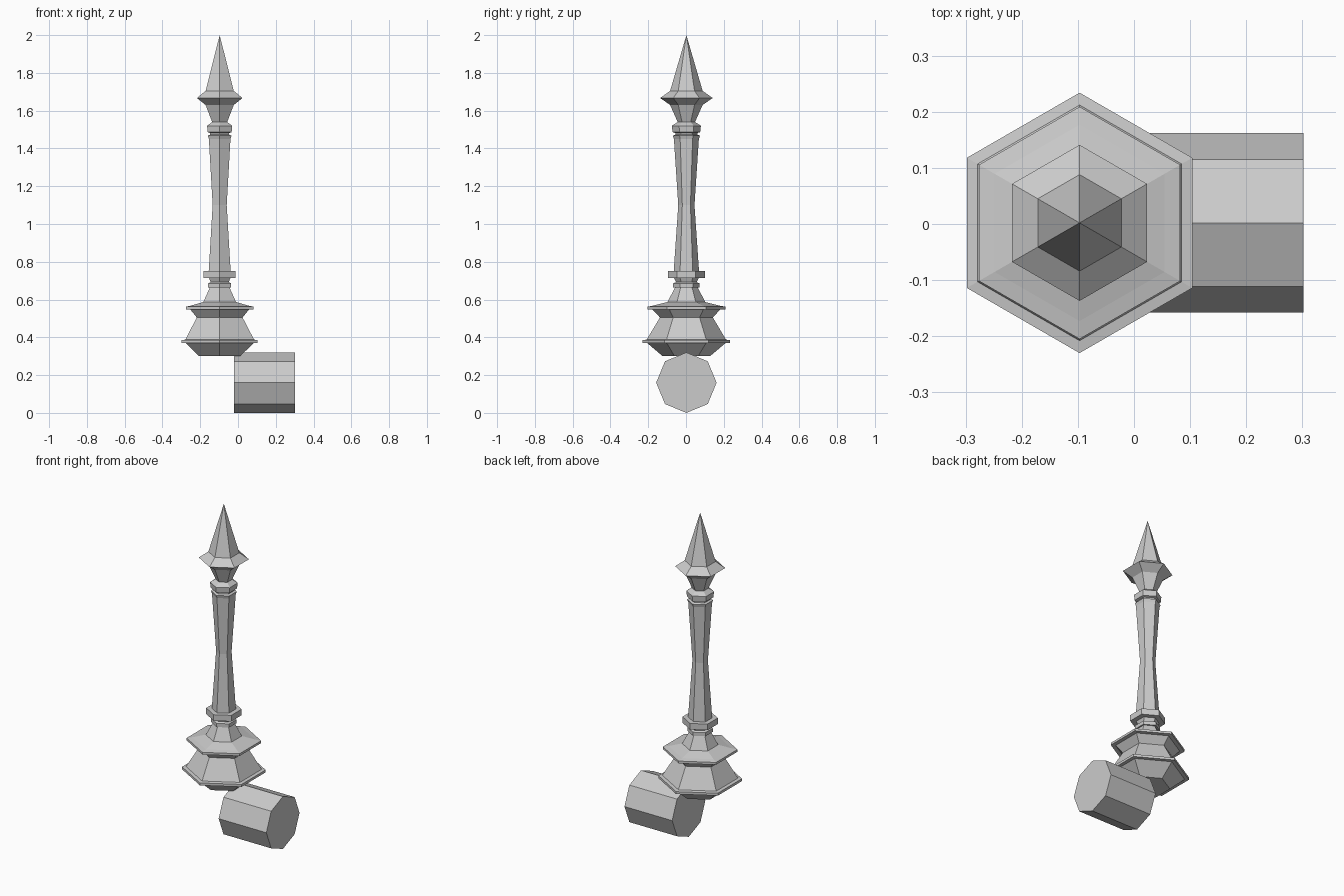
import bpy, bmesh, math
from mathutils import Matrix

if "Cube" in bpy.data.objects:
    bpy.data.objects.remove(bpy.data.objects["Cube"])

stone = bpy.data.materials.new("plain grey")
stone.diffuse_color = (0.6, 0.6, 0.6, 1)
stone.use_nodes = True
stone.node_tree.nodes["Principled BSDF"].inputs["Base Color"].default_value = stone.diffuse_color


def lathe(name, profile, sides, matrix, start=0.0):
    """Spin (radius, height) points into a flat-faced solid."""
    bm = bmesh.new()
    rings = []
    for r, z in profile:
        if r == 0:
            rings.append([bm.verts.new((0, 0, z))] * sides)
            continue
        angles = [start + 2 * math.pi * i / sides for i in range(sides)]
        rings.append([bm.verts.new((r * math.cos(a), r * math.sin(a), z)) for a in angles])
    for low, high in zip(rings, rings[1:]):
        for i in range(sides):
            j = (i + 1) % sides
            corners = [low[i], low[j], high[j], high[i]]
            bm.faces.new(list(dict.fromkeys(corners)))
    # Close open ends
    for (r, z), ring in ((profile[0], rings[0]), (profile[-1], rings[-1])):
        if r > 0:
            bm.faces.new(ring)
    bmesh.ops.recalc_face_normals(bm, faces=bm.faces)
    mesh = bpy.data.meshes.new(name)
    bm.to_mesh(mesh)
    bm.free()
    mesh.materials.append(stone)
    ob = bpy.data.objects.new(name, mesh)
    ob.matrix_world = matrix
    bpy.context.collection.objects.link(ob)
    return ob


axis = Matrix.Translation((-0.097, 0.002, 0))
hexagon = math.pi / 2

# Flared foot with a thin rim
lathe("base", [(0.125, 0.30), (0.208, 0.37), (0.232, 0.37), (0.232, 0.385),
               (0.21, 0.388), (0.14, 0.505)], 6, axis, hexagon)

# Wide collar and its tapered neck
lathe("collar", [(0.14, 0.505), (0.18, 0.548), (0.207, 0.548), (0.207, 0.562),
                 (0.175, 0.568), (0.10, 0.587), (0.06, 0.664)], 6, axis, hexagon)

# Small bead and ring under the shaft
lathe("lower_ring", [(0.06, 0.664), (0.07, 0.664), (0.07, 0.686), (0.055, 0.692),
                     (0.065, 0.713), (0.098, 0.713), (0.098, 0.75),
                     (0.067, 0.75)], 6, axis, hexagon)

# Waisted shaft
lathe("shaft", [(0.067, 0.75), (0.043, 1.10), (0.066, 1.45), (0.072, 1.468),
                (0.058, 1.473)], 6, axis, hexagon)

# Upper ring
lathe("upper_ring", [(0.058, 1.473), (0.058, 1.482), (0.073, 1.486), (0.077, 1.52),
                     (0.046, 1.54)], 6, axis, hexagon)

# Pointed finial
lathe("spire", [(0.046, 1.54), (0.086, 1.63), (0.139, 1.667), (0.086, 1.705),
                (0, 2.0)], 6, axis, hexagon)

# Loose octagonal drum lying on its side
lathe("drum", [(0.16, -0.02), (0.16, 0.302)], 8,
      Matrix.Translation((0, 0.002, 0.16)) @ Matrix.Rotation(math.pi / 2, 4, 'Y'))
